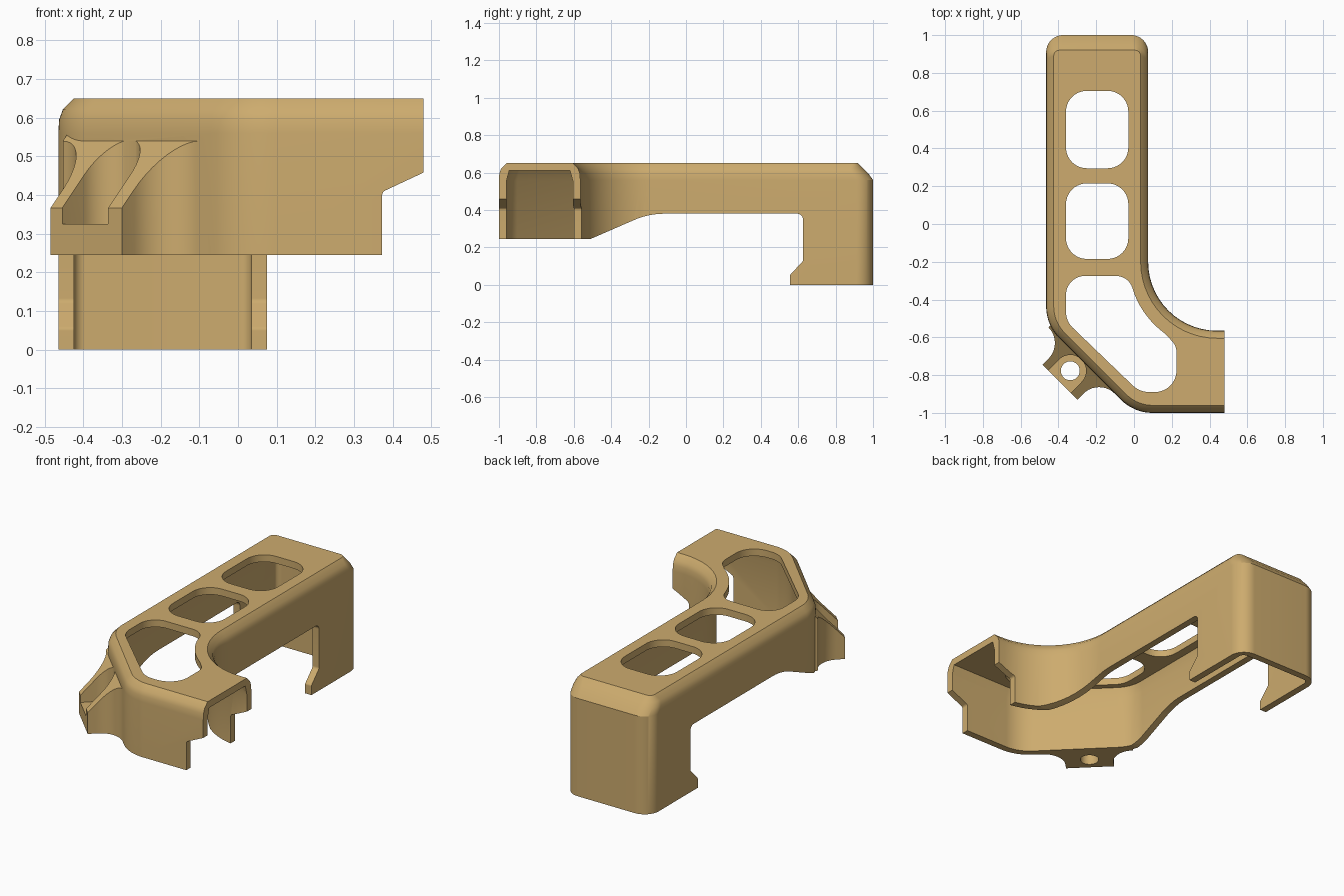
import bpy, bmesh, math
from mathutils import Vector

if "Cube" in bpy.data.objects:
    bpy.data.objects.remove(bpy.data.objects["Cube"])

R2 = math.sqrt(2)
tan = bpy.data.materials.new("tan")
tan.diffuse_color = (0.61, 0.41, 0.156, 1)
tan.use_nodes = True
tan.node_tree.nodes["Principled BSDF"].inputs["Base Color"].default_value = tan.diffuse_color


def rounded(corners, seg=10):
    """Closed outline from (x, y, radius) corners, each rounded by an arc."""
    out, n = [], len(corners)
    for i, (x, y, r) in enumerate(corners):
        p = Vector((x, y))
        if r <= 0:
            out.append(p)
            continue
        a = (Vector(corners[i - 1][:2]) - p).normalized()
        b = (Vector(corners[(i + 1) % n][:2]) - p).normalized()
        half = a.angle(b) / 2
        c = p + (a + b).normalized() * (r / math.sin(half))
        v0 = p + a * (r / math.tan(half)) - c
        v1 = p + b * (r / math.tan(half)) - c
        turn = math.atan2(v0.x * v1.y - v0.y * v1.x, v0.dot(v1))
        for k in range(seg + 1):
            t = turn * k / seg
            out.append(c + Vector((v0.x * math.cos(t) - v0.y * math.sin(t),
                                   v0.x * math.sin(t) + v0.y * math.cos(t))))
    return out


def loft(name, rings):
    """Closed solid through rings with equal point counts."""
    bm = bmesh.new()
    vs = [[bm.verts.new(p) for p in ring] for ring in rings]
    n = len(vs[0])
    for lo, hi in zip(vs, vs[1:]):
        for i in range(n):
            j = (i + 1) % n
            bm.faces.new((lo[i], lo[j], hi[j], hi[i]))
    bm.faces.new(vs[0][::-1])
    bm.faces.new(vs[-1])
    bmesh.ops.recalc_face_normals(bm, faces=bm.faces)
    me = bpy.data.meshes.new(name)
    bm.to_mesh(me)
    bm.free()
    me.materials.append(tan)
    ob = bpy.data.objects.new(name, me)
    bpy.context.collection.objects.link(ob)
    return ob


def prism(name, pts, lo, hi, place):
    return loft(name, [[place(p[0], p[1], h) for p in pts] for h in (lo, hi)])


def combine(target, other, op):
    bpy.context.view_layer.objects.active = target
    m = target.modifiers.new(op, 'BOOLEAN')
    m.operation, m.object, m.solver = op, other, 'EXACT'
    bpy.ops.object.modifier_apply(modifier=m.name)
    bpy.data.objects.remove(other)


def flat(x, y, h):      # outline in plan, extruded up
    return (x, y, h)


def side(y, z, h):      # outline in side view, extruded along x
    return (h, y, z)


def front(x, z, h):     # outline in front view, extruded along y
    return (x, h, z)


def diag(u, v, h):      # u along the slanted wall, v outward from it
    return ((u - v) / R2, (-u - v) / R2, h)


def diag_side(v, z, h):  # outline across the slanted wall
    return diag(h, v, z)


def plan(d, b, z, end):
    """Cover outline inset by d, with the back inset by b."""
    rb = 0.09 - 1.5 * d
    xl, xr = -0.465 + d, 0.075 - d
    pts = rounded([(xr, 1 - b, rb), (xl, 1 - b, rb),
                   (xl, -1.0 + d * R2 - xl, 0.24 - d),
                   (d * R2 - d, -1 + d, 0.24 - d),
                   (end, -1 + d, 0), (end, -0.565 - d, 0),
                   (xr, -0.565 - d, 0.365 + d)], 14)
    return [(p.x, p.y, z) for p in pts]


# Hollow cover with chamfered top, open below and at the right end
cover = loft("bent_cover", [plan(d, b, z, 0.48) for d, b, z in (
    (0, 0, 0), (0, 0, 0.56), (0.002, 0.025, 0.595),
    (0.012, 0.052, 0.622), (0.04, 0.08, 0.65))])
combine(cover, loft("cavity", [plan(d, b, z, 0.6) for d, b, z in (
    (0.04, 0.04, -0.1), (0.04, 0.04, 0.555), (0.055, 0.095, 0.61))]), 'DIFFERENCE')

# Lower edge: ramp, raised middle and hooked back end
combine(cover, prism("lower_cut", rounded([
    (-1.2, -0.2, 0), (-1.2, 0.245, 0), (-0.51, 0.245, 0), (-0.20, 0.38, 0.4),
    (0.625, 0.38, 0.03), (0.625, 0.125, 0.02), (0.557, 0.055, 0.015),
    (0.557, -0.2, 0)]), -1, 1, side), 'DIFFERENCE')

# Stepped right end
combine(cover, prism("end_cut", rounded([
    (0.373, -0.2, 0), (0.373, 0.408, 0.015), (0.6, 0.514, 0), (0.6, -0.2, 0)]),
    -1.2, 0, front), 'DIFFERENCE')

# Two rounded windows in the top
for y0, y1 in ((0.295, 0.705), (-0.185, 0.215)):
    combine(cover, prism("window_cut", rounded([
        (-0.36, y0, 0.11), (-0.03, y0, 0.11), (-0.03, y1, 0.11), (-0.36, y1, 0.11)]),
        0.5, 0.8, flat), 'DIFFERENCE')

# Bent window, its inner side concentric with the concave wall
bend = [(0.44 + 0.47 * math.cos(math.radians(a)),
         -0.2 + 0.47 * math.sin(math.radians(a)), 0) for a in range(202, 238, 4)]
combine(cover, prism("bent_window_cut", rounded([
    (-0.03, -0.275, 0.09)] + bend + [
    (0.225, -0.645, 0.09), (0.225, -0.89, 0.115), (0.03, -0.89, 0.13),
    (-0.36, -0.515, 0.12), (-0.36, -0.275, 0.10)]), 0.5, 0.8, flat), 'DIFFERENCE')

# Screw lug on the slanted wall, flared into it by concave arcs
u0, u1, r = 0.184, 0.4455, 0.118
arc = [math.radians(90 * k / 10) for k in range(11)]
left = [(u0 - r + r * math.cos(a), 0.707 + r - r * math.sin(a)) for a in arc]
right = [(u1 + r - r * math.cos(a), 0.707 + r - r * math.sin(a)) for a in arc]
lug_outline = [(u0, 0.87)] + left + [(u0 - r, 0.685), (u1 + r, 0.685)] \
    + right[::-1] + [(u1, 0.87)]
lug = prism("screw_lug", lug_outline, 0.245, 0.6, diag)
combine(lug, prism("slope_cut", [(0.9, 0.335), (0.6, 0.653), (0.6, 0.9), (0.9, 0.9)],
                   -0.2, 0.8, diag_side), 'DIFFERENCE')

# Slot for the screw head and the hole through its floor
uc, vc = 0.311, 0.788
slot = [(uc + 0.084 * math.cos(t), vc - 0.084 * math.sin(t))
        for t in [math.pi * k / 20 for k in range(21)]]
slot += [(uc - 0.084, 0.95), (uc + 0.084, 0.95)]
combine(lug, prism("slot_cut", slot, 0.325, 0.8, diag), 'DIFFERENCE')
hole = [(uc + 0.05 * math.cos(t), vc + 0.05 * math.sin(t))
        for t in [math.tau * k / 28 for k in range(28)]]
combine(lug, prism("hole_cut", hole, 0.1, 0.5, diag), 'DIFFERENCE')
combine(cover, lug, 'UNION')

# Smooth rounded walls, keep the crisp edges
bpy.ops.object.select_all(action='DESELECT')
cover.select_set(True)
bpy.context.view_layer.objects.active = cover
bpy.ops.object.shade_smooth_by_angle(angle=math.radians(25))
